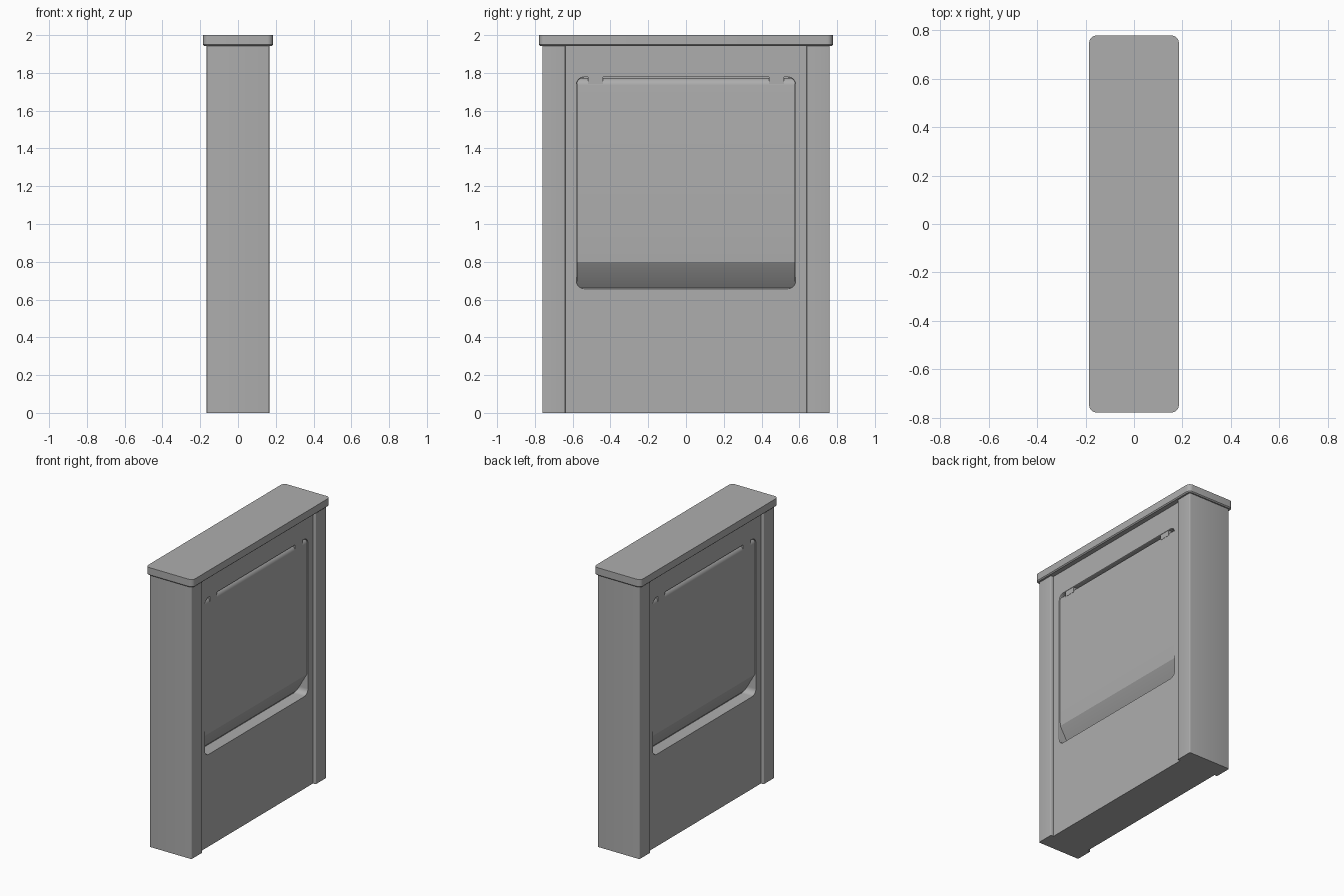
import bpy, bmesh
from math import cos, sin, pi
from mathutils import Vector

if "Cube" in bpy.data.objects:
    bpy.data.objects.remove(bpy.data.objects["Cube"])

# Mid-grey painted metal
paint = bpy.data.materials.new("grey_paint")
paint.diffuse_color = (0.42, 0.42, 0.42, 1)
paint.use_nodes = True
paint.node_tree.nodes["Principled BSDF"].inputs["Base Color"].default_value = paint.diffuse_color


def finish(name, bm, mirror=(False, False), smooth=True):
    """Turn a bmesh into an object, with optional mirroring across x and y."""
    bmesh.ops.recalc_face_normals(bm, faces=bm.faces)
    mesh = bpy.data.meshes.new(name)
    bm.to_mesh(mesh)
    bm.free()
    mesh.materials.append(paint)
    ob = bpy.data.objects.new(name, mesh)
    bpy.context.collection.objects.link(ob)
    bpy.ops.object.select_all(action='DESELECT')
    bpy.context.view_layer.objects.active = ob
    ob.select_set(True)
    if any(mirror):
        mod = ob.modifiers.new("mirror", 'MIRROR')
        mod.use_axis = (mirror[0], mirror[1], False)
        mod.use_clip = False
        mod.use_mirror_merge = False
        bpy.ops.object.modifier_apply(modifier=mod.name)
    if smooth:
        bpy.ops.object.shade_smooth_by_angle(angle=0.4)
    return ob


def rounded_rect(ha, hb, r, n=6):
    pts = []
    for i, (sa, sb) in enumerate([(1, 1), (-1, 1), (-1, -1), (1, -1)]):
        for k in range(n + 1):
            t = (i + k / n) * pi / 2
            pts.append((sa * (ha - r) + r * cos(t), sb * (hb - r) + r * sin(t)))
    return pts


def loft(bm, loops):
    """Skin a stack of equal-length point loops and cap both ends."""
    rings = [[bm.verts.new(p) for p in loop] for loop in loops]
    for a, b in zip(rings, rings[1:]):
        for i in range(len(a)):
            j = (i + 1) % len(a)
            bm.faces.new((a[i], a[j], b[j], b[i]))
    bm.faces.new(rings[0])
    bm.faces.new(rings[-1])


def box(bm, lo, hi):
    lo, hi = Vector(lo), Vector(hi)
    corners = [(lo.x, lo.y), (hi.x, lo.y), (hi.x, hi.y), (lo.x, hi.y)]
    loft(bm, [[(x, y, z) for x, y in corners] for z in (lo.z, hi.z)])


# Top cap: rounded plan corners, chamfered lower edge, crisp top
bm = bmesh.new()
loft(bm, [[(x, y, z) for x, y in rounded_rect(0.185 - d, 0.777 - d, 0.03 - d)]
          for z, d in ((1.942, 0.007), (1.949, 0), (2.0, 0))])
finish("top_cap", bm)

# Side posts
bm = bmesh.new()
loft(bm, [[(x, y + 0.70, z) for x, y in rounded_rect(0.166, 0.061, 0.006, 4)]
          for z in (0, 1.945)])
finish("side_post", bm, (False, True))

# Centre panel with a rounded opening cut in both faces
bm = bmesh.new()
box(bm, (-0.145, -0.65, 0), (0.145, 0.65, 1.945))
panel = finish("centre_panel", bm, smooth=False)

bm = bmesh.new()
loft(bm, [[(x, y, z + 1.218) for y, z in rounded_rect(0.579 + d, 0.559 + d, 0.04 + d)]
          for x, d in ((0.06, 0), (0.142, 0), (0.145, 0.002), (0.17, 0.002))])
cutter = finish("opening_cutter", bm, (True, False), smooth=False)
cutter.hide_render = True

mod = panel.modifiers.new("openings", 'BOOLEAN')
mod.operation = 'DIFFERENCE'
mod.solver = 'EXACT'
mod.object = cutter
bpy.ops.object.select_all(action='DESELECT')
bpy.context.view_layer.objects.active = panel
panel.select_set(True)
bpy.ops.object.modifier_apply(modifier=mod.name)
bpy.ops.object.shade_smooth_by_angle(angle=0.4)
bpy.data.objects.remove(cutter, do_unlink=True)

# Hinged flaps: rolled top edge, lower edge sloping inward as a hand grip
r = 0.04
profile = [(0.05, 0.655), (0.061, 0.665), (0.139, 0.80), (0.141, 0.86), (0.142, 0.95)]
profile += [(0.142 - r + r * cos(t * pi / 16), 1.733 + r * sin(t * pi / 16)) for t in range(9)]
profile += [(0.05, 1.773)]
bm = bmesh.new()
loft(bm, [[(x, y, z) for x, z in profile] for y in (-0.577, 0.577)])
finish("hinged_flap", bm, (True, False))

# Hinge lugs above each flap
bm = bmesh.new()
box(bm, (0.055, 0.44, 1.74), (0.143, 0.52, 1.778))
finish("hinge_lug", bm, (True, True), smooth=False)
